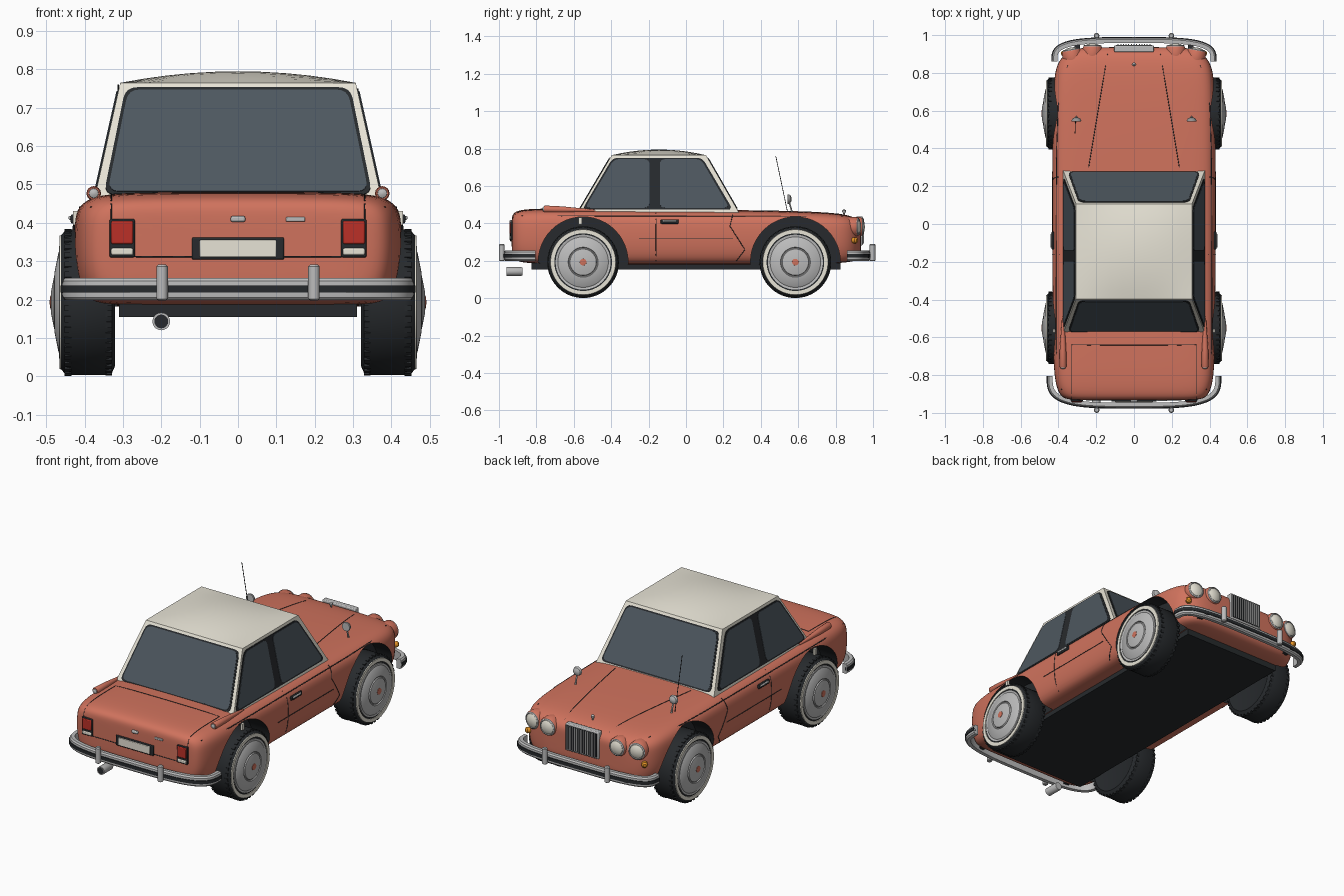
import bpy, bmesh, math
from mathutils import Vector, Matrix
from mathutils.bvhtree import BVHTree

if "Cube" in bpy.data.objects:
    bpy.data.objects.remove(bpy.data.objects["Cube"])


def material(name, *rgb):
    m = bpy.data.materials.new(name)
    m.diffuse_color = (*rgb, 1)
    m.use_nodes = True
    m.node_tree.nodes["Principled BSDF"].inputs["Base Color"].default_value = m.diffuse_color
    return m


CORAL = material("coral", 0.63, 0.17, 0.11)
CREAM = material("cream", 0.80, 0.77, 0.67)
GLASS = material("glass", 0.075, 0.095, 0.115)
DARK = material("dark", 0.02, 0.023, 0.026)
CHROME = material("chrome", 0.5, 0.5, 0.5)
RED = material("red", 0.5, 0.03, 0.02)
AMBER = material("amber", 0.8, 0.3, 0.02)


def obj(name, verts, faces, mat, angle=35):
    me = bpy.data.meshes.new(name)
    me.from_pydata([tuple(v) for v in verts], [], faces)
    bm = bmesh.new()
    bm.from_mesh(me)
    bmesh.ops.recalc_face_normals(bm, faces=bm.faces)
    bm.to_mesh(me)
    bm.free()
    me.shade_smooth()
    me.set_sharp_from_angle(angle=math.radians(angle))
    me.materials.append(mat)
    o = bpy.data.objects.new(name, me)
    bpy.context.collection.objects.link(o)
    return o


def loft(name, rings, mat, angle=35, closed=False):
    n, k = len(rings[0]), len(rings)
    faces = [(i * n + j, i * n + (j + 1) % n, (i + 1) % k * n + (j + 1) % n, (i + 1) % k * n + j)
             for i in range(k if closed else k - 1) for j in range(n)]
    if not closed:
        faces += [tuple(range(n)), tuple(range((k - 1) * n, k * n))]
    return obj(name, [v for r in rings for v in r], faces, mat, angle)


def lathe(name, prof, loc, axis, mat, n=32):
    q = Vector(axis).to_track_quat('Z', 'Y')
    rings = [[q @ Vector((r * math.cos(a), r * math.sin(a), h)) + Vector(loc)
              for a in (2 * math.pi * i / n for i in range(n))] for r, h in prof]
    return loft(name, rings, mat)


def box(name, c, s, mat, bevel=0.0):
    x, y, z = (v / 2 for v in s)
    rings = [[Vector(c) + Vector((a * x, b * y, h)) for a, b in ((-1, -1), (1, -1), (1, 1), (-1, 1))] for h in (-z, z)]
    o = loft(name, rings, mat)
    if bevel:
        m = o.modifiers.new("bevel", 'BEVEL')
        m.width, m.segments = bevel, 2
    return o


def tube(name, pts, r, mat):
    cu = bpy.data.curves.new(name, 'CURVE')
    cu.dimensions, cu.bevel_depth, cu.bevel_resolution, cu.use_fill_caps = '3D', r, 1, True
    sp = cu.splines.new('POLY')
    sp.points.add(len(pts) - 1)
    for p, v in zip(sp.points, pts):
        p.co = (*v, 1)
    cu.materials.append(mat)
    o = bpy.data.objects.new(name, cu)
    bpy.context.collection.objects.link(o)


def panel(name, pts, place, normal, mat, lift, rad=0.03):
    # rounded polygon laid on a sloping plane, slightly proud of it
    out, n = [], Vector(normal).normalized()
    P = [Vector(p) for p in pts]
    for i, p in enumerate(P):
        a = p + (P[i - 1] - p).normalized() * rad
        b = p + (P[(i + 1) % len(P)] - p).normalized() * rad
        out += [(1 - t) ** 2 * a + 2 * t * (1 - t) * p + t * t * b for t in (0, .25, .5, .75, 1)]
    loft(name, [[Vector(place(*p)) + n * h for p in out] for h in (-0.01, lift)], mat)


# Body shell: lofted sections (y, half width, bottom, top)
sections = [(-.932, .28, .26, .41), (-.93, .36, .225, .445), (-.905, .398, .195, .467), (-.82, .424, .185, .477),
            (-.6, .431, .18, .477), (-.2, .432, .18, .47), (.2, .432, .18, .47), (.55, .432, .18, .464),
            (.75, .427, .185, .456), (.85, .41, .19, .446), (.91, .36, .2, .428), (.934, .28, .225, .4),
            (.936, .2, .26, .37)]
half = [(.4, 0), (.82, 0), (.95, .05), (1, .35), (1, .7), (.98, .86), (.91, .96), (.78, 1), (.4, 1.01)]
rings = []
for y, w, b, t in sections:
    h = [(x * w, y, b + z * (t - b)) for x, z in half]
    rings.append(h + [(-x, yy, z) for x, yy, z in reversed(h)])
body = loft("body_shell", rings, CORAL)
sub = body.modifiers.new("sub", 'SUBSURF')
sub.levels = sub.render_levels = 2

# Wheel arch cuts
WHEELS = [(s, y) for s in (-1, 1) for y in (-.55, .585)]
cutters = []
for s, y in WHEELS:
    c = lathe("arch_cutter", [(.24, .315), (.24, .6)], (0, y, .195), (s, 0, 0), DARK, 48)
    c.hide_render = True
    m = body.modifiers.new("arch", 'BOOLEAN')
    m.operation, m.solver, m.object, m.material_mode = 'DIFFERENCE', 'EXACT', c, 'TRANSFER'
    cutters.append(c)
dg = bpy.context.evaluated_depsgraph_get()
mesh = bpy.data.meshes.new_from_object(body.evaluated_get(dg))
body.modifiers.clear()
body.data = mesh
mesh.shade_smooth()
mesh.set_sharp_from_angle(angle=math.radians(35))
for c in cutters:
    bpy.data.objects.remove(c)
bm = bmesh.new()
bm.from_mesh(mesh)
tree = BVHTree.FromBMesh(bm)


def seam(name, pts, d, r=0.002, mat=DARK):
    # thin line projected onto the body along direction d
    out, d = [], Vector(d)
    for a, b in zip(pts, pts[1:]):
        for i in range(9):
            hit = tree.ray_cast(Vector(a).lerp(Vector(b), i / 8) - d * 2, d)[0]
            if hit and (not out or (hit - out[-1]).length > 1e-4):
                out.append(hit)
    tube(name, out, r, mat)


# Floor pan
box("floor_pan", (0, 0, .172), (.62, 1.65, .034), DARK)

# Cabin with crowned roof
zb, zt = .455, .765
base = [(-.376, -.58), (.376, -.58), (.376, .285), (-.376, .285)]
N = 10
verts = [(x, y, zb) for x, y in base]
for j in range(N + 1):
    for i in range(N + 1):
        u, v = 2 * i / N - 1, 2 * j / N - 1
        verts.append((.307 * u, -.145 + .252 * v, zt + .03 * (1 - u * u) * (1 - v * v)))
g = lambda i, j: 4 + j * (N + 1) + i
R = range(N + 1)
faces = [(g(i, j), g(i + 1, j), g(i + 1, j + 1), g(i, j + 1)) for i in range(N) for j in range(N)]
faces += [(0, 1, *[g(i, 0) for i in reversed(R)]), (1, 2, *[g(N, j) for j in reversed(R)]),
          (2, 3, *[g(i, N) for i in R]), (3, 0, *[g(0, j) for j in R]), (0, 3, 2, 1)]
obj("cabin", verts, faces, CREAM, 30)

# Windows
k = 1 / (zt - zb)
for s in (-1, 1):
    side = lambda y, z, s=s: (s * (.376 - (z - zb) * .069 * k), y, z)
    nrm = (s, 0, .069 * k)
    panel("side_window_frame", [(-.555, .474), (.25, .474), (.087, .75), (-.392, .75)], side, nrm, DARK, .003)
    panel("rear_side_window", [(-.54, .482), (-.195, .482), (-.195, .743), (-.385, .743)], side, nrm, GLASS, .005)
    panel("front_side_window", [(-.14, .482), (.232, .482), (.08, .743), (-.14, .743)], side, nrm, GLASS, .005)
rear = lambda x, z: (x, -.58 + (z - zb) * .183 * k, z)
front = lambda x, z: (x, .285 - (z - zb) * .178 * k, z)
for nm, f, nrm in (("rear_window", rear, (0, -1, .59)), ("windscreen", front, (0, 1, .575))):
    panel(nm + "_frame", [(-.35, .473), (.35, .473), (.293, .752), (-.293, .752)], f, nrm, DARK, .003)
    panel(nm, [(-.34, .48), (.34, .48), (.286, .745), (-.286, .745)], f, nrm, GLASS, .005)

# Wheels
for s, y in WHEELS:
    at, ax = (0, y, .193), (s, 0, 0)
    lathe("tyre", [(.09, .335), (.165, .32), (.183, .328), (.19, .345), (.19, .435), (.185, .452),
                   (.174, .462), (.14, .46)], at, ax, DARK, 64)
    lathe("whitewall", [(.154, .455), (.154, .465), (.174, .465), (.176, .455)], at, ax, CREAM, 64)
    lathe("hubcap", [(.147, .455), (.147, .466), (.135, .464), (.13, .468), (.08, .478), (.077, .473), (.073, .473),
                     (.07, .479), (.03, .487), (.01, .487)], at, ax, CHROME, 64)
    lathe("hub_centre", [(.02, .48), (.018, .489), (.004, .491)], at, ax, CORAL, 12)
    tv, tf = [], []
    for i in range(40):
        for row, x in enumerate((.337, .443)):
            a = 2 * math.pi * (i + .5 * row) / 40
            M = Matrix.Translation((s * x, y, .193)) @ Matrix.Rotation(a, 4, 'X')
            n = len(tv)
            tv += [M @ Vector((p * .009, q * .008, r)) for r in (.178, .1915) for p, q in ((-1, -1), (1, -1), (1, 1), (-1, 1))]
            tf += [tuple(n + v for v in f) for f in ((4, 5, 6, 7), (0, 1, 5, 4), (1, 2, 6, 5), (2, 3, 7, 6), (3, 0, 4, 7))]
    obj("tyre_tread", tv, tf, DARK)


# Bumpers swept along a rounded path
def bumper(name, w, y0, depth, prof, mat):
    path = []
    for i in range(49):
        t = math.pi * i / 48
        c = math.cos(t)
        path.append(Vector((w * math.copysign(abs(c) ** .57, c), y0 + depth * abs(math.sin(t)) ** .57)))
    rings = []
    for i, p in enumerate(path):
        d = (path[min(i + 1, 48)] - path[max(i - 1, 0)]).normalized()
        n = Vector((d.y, -d.x)) * (1 if depth > 0 else -1)
        rings.append([(p.x + n.x * o, p.y + n.y * o, z) for o, z in prof])
    loft(name, rings, mat)


for nm, w, y0, dep in (("rear", .445, -.805, -.155), ("front", .42, .86, .112)):
    bumper(nm + "_bumper", w, y0, dep, [(-.014, .2), (.006, .199), (.013, .206), (.015, .227), (.013, .248),
                                        (.006, .256), (-.014, .255)], CHROME)
    bumper(nm + "_bumper_strip", w, y0, dep, [(0, .218), (.018, .218), (.018, .237), (0, .237)], DARK)
    for s in (-1, 1):
        yy = y0 + dep + math.copysign(.025, dep)
        lathe(nm + "_overrider", [(.01, .198), (.015, .202), (.015, .286), (.01, .291)], (s * .198, yy, 0), (0, 0, 1), CHROME, 16)
        box(nm + "_bumper_bracket", (s * .3, y0 + dep * .6, .225), (.03, .1, .02), DARK)

# Exhaust
lathe("exhaust", [(.021, 0), (.023, .004), (.023, .085), (.018, .085), (.018, .02)], (-.2, -.875, .143), (0, -1, 0), CHROME, 20)
lathe("exhaust_bore", [(.018, .05), (.018, .083)], (-.2, -.875, .143), (0, -1, 0), DARK, 20)

# Tail: lamps, plate, handle, badge
for s in (-1, 1):
    box("tail_lamp_frame", (s * .302, -.928, .36), (.066, .022, .1), DARK, .004)
    box("tail_lamp", (s * .302, -.936, .375), (.057, .016, .06), RED, .004)
    box("reverse_lamp", (s * .302, -.936, .325), (.057, .016, .018), CREAM, .004)
box("plate_frame", (0, -.932, .333), (.24, .016, .058), DARK, .004)
box("plate", (0, -.938, .333), (.2, .012, .045), CREAM, .003)
box("boot_handle", (0, -.932, .41), (.038, .022, .016), CHROME, .005)
box("boot_badge", (.15, -.93, .409), (.05, .014, .012), CHROME, .003)

# Nose: grille and ornament
box("grille_frame", (0, .928, .36), (.21, .034, .155), CHROME, .005)
box("grille_back", (0, .94, .36), (.19, .015, .136), DARK)
for i in range(13):
    box("grille_slat", (-.084 + i * .014, .947, .36), (.005, .01, .134), CHROME)
lathe("hood_ornament", [(.003, 0), (.005, .015), (.01, .022), (.01, .03), (.003, .036)], (0, .845, .44), (0, 0, 1), CHROME, 12)

for s in (-1, 1):
    # Twin headlamps
    for x, y, ax in ((.22, .86, (0, 1, 0)), (.318, .84, (s * .18, 1, 0))):
        loc = (s * x, y, .382)
        lathe("headlamp_pod", [(.03, -.03), (.047, 0), (.052, .03), (.052, .072), (.047, .08)], loc, ax, CORAL)
        lathe("headlamp_ring", [(.047, .07), (.047, .084), (.041, .088), (.038, .08)], loc, ax, CHROME)
        lathe("headlamp_lens", [(.04, .075), (.038, .086), (.025, .093), (.006, .096)], loc, ax, CREAM)
    lathe("indicator", [(.016, 0), (.016, .025), (.008, .032)], (s * .36, .89, .31), (s * .6, .8, 0), AMBER, 16)
    # Wing mirrors
    tube("mirror_stalk", [(s * .305, .57, .45), (s * .305, .553, .51)], .005, CHROME)
    lathe("mirror_head", [(.024, -.01), (.026, -.006), (.022, .005), (.008, .013)], (s * .305, .552, .53), (0, 1, 0), CHROME, 24)
    # Tail fins
    lathe("tail_fin", [(.016, 0), (.019, .006), (.017, .1), (.005, .27)], (s * .376, -.76, .477), (0, 1, -.03), CORAL, 16)
    lathe("fin_cap", [(.013, 0), (.012, .006), (.004, .01)], (s * .376, -.758, .477), (0, -1, 0), CHROME, 16)
    # Door handle, trim, door seams and rear marker
    box("door_handle_recess", (s * .43, -.088, .41), (.012, .095, .024), DARK, .004)
    box("door_handle", (s * .436, -.088, .413), (.012, .075, .011), CHROME, .004)
    box("side_marker", (s * .424, -.565, .413), (.012, .02, .036), CREAM)
    d = (-s, 0, 0)
    seam("side_trim", [(0, -.88, .441), (0, .84, .437)], d, .0025)
    seam("side_crease", [(0, -.25, .318), (0, .25, .318)], d)
    seam("door_rear_seam", [(0, -.16, .2), (0, -.16, .455)], d)
    seam("door_front_seam", [(0, .25, .45), (0, .235, .385), (0, .315, .26), (0, .27, .2)], d)
    seam("hood_seam", [(s * .14, .9, 0), (s * .24, .3, 0)], (0, 0, -1))

# Boot lid seams
seam("boot_seam", [(-.33, -.9, 0), (-.33, -.64, 0), (.33, -.64, 0), (.33, -.9, 0)], (0, 0, -1))
seam("boot_rear_seam", [(-.33, 0, .45), (-.33, 0, .312), (.33, 0, .312), (.33, 0, .45)], (0, 1, 0))

# Antenna
tube("antenna", [(-.31, .545, .45), (-.312, .48, .76)], .002, DARK)
bm.free()
